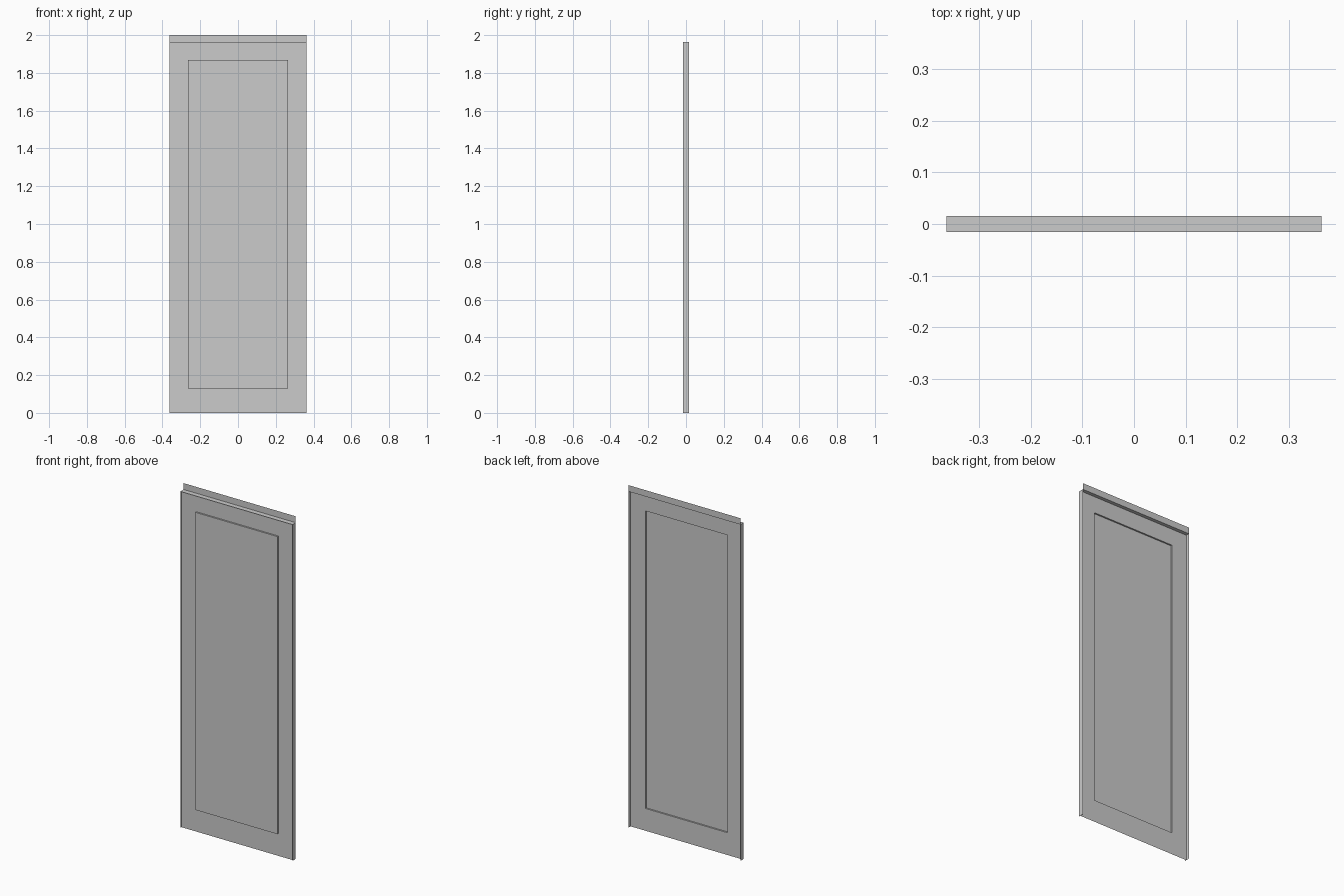
import bpy, bmesh

if "Cube" in bpy.data.objects:
    bpy.data.objects.remove(bpy.data.objects["Cube"])

W, H, TOP = 0.362, 1.963, 2.0      # half width, panel height, lip height
FRONT, SHEET, BACK = -0.015, -0.006, 0.015


def make(name, quads):
    """Build a thin sheet part from a list of quads."""
    bm = bmesh.new()
    for q in quads:
        bm.faces.new([bm.verts.new(p) for p in q])
    bmesh.ops.remove_doubles(bm, verts=bm.verts, dist=1e-5)
    bmesh.ops.recalc_face_normals(bm, faces=bm.faces)
    me = bpy.data.meshes.new(name)
    bm.to_mesh(me)
    bm.free()
    ob = bpy.data.objects.new(name, me)
    bpy.context.collection.objects.link(ob)
    return ob


def rect(hw, z0, z1, y):
    return [(-hw, y, z0), (hw, y, z0), (hw, y, z1), (-hw, y, z1)]


def bridge(a, b):
    return [(a[i], a[(i + 1) % 4], b[(i + 1) % 4], b[i]) for i in range(4)]


# Pressed sheet: flat border, step walls and raised field (hollow behind)
outer = rect(W, 0, H, SHEET)
base = rect(0.265, 0.13, 1.867, SHEET)
field = rect(0.265, 0.13, 1.867, FRONT)
make("door_sheet", bridge(outer, base) + bridge(base, field) + [field])

# Side flanges
for side, s in (("left", -1), ("right", 1)):
    x = s * W
    make(side + "_flange", [[(x, FRONT, 0), (x, BACK, 0), (x, BACK, H), (x, FRONT, H)]])

# Top flange folded back and then up into a lip
make("top_flange_lip", [
    [(-W, FRONT, H), (W, FRONT, H), (W, BACK, H), (-W, BACK, H)],
    rect(W, H, TOP, BACK),
])
